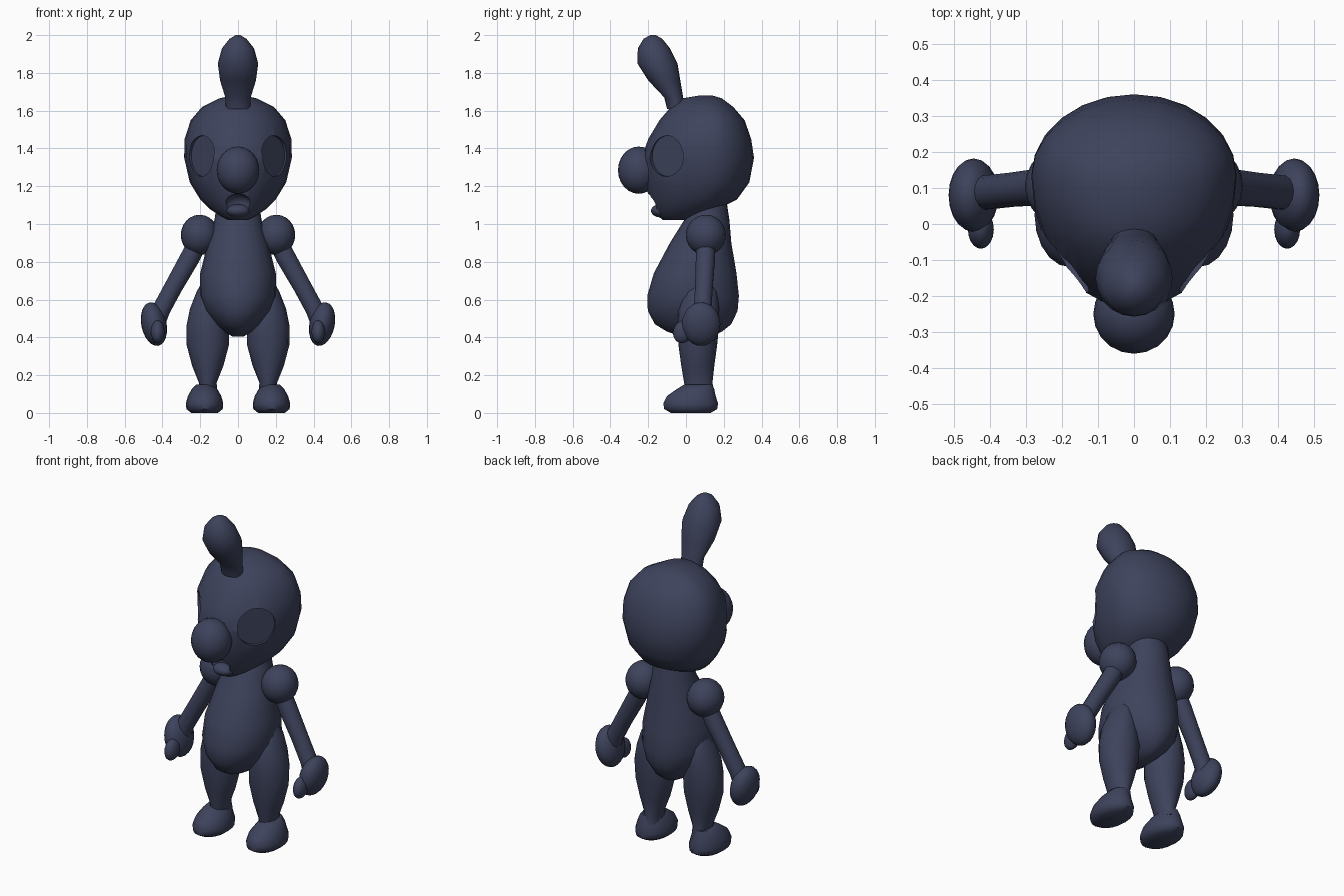
import bpy, math
from mathutils import Vector

old = bpy.data.objects.get("Cube")
if old:
    bpy.data.objects.remove(old, do_unlink=True)

NAVY = (0.048, 0.056, 0.108, 1)
navy = bpy.data.materials.new("dark navy")
navy.use_nodes = True
navy.diffuse_color = NAVY
bsdf = navy.node_tree.nodes["Principled BSDF"]
bsdf.inputs["Base Color"].default_value = NAVY
bsdf.inputs["Roughness"].default_value = 0.7


def select(obj):
    bpy.ops.object.select_all(action='DESELECT')
    obj.select_set(True)
    bpy.context.view_layer.objects.active = obj


def smooth(obj, angle=50):
    select(obj)
    bpy.ops.object.shade_smooth_by_angle(angle=math.radians(angle))


def mesh_object(name, verts, faces):
    mesh = bpy.data.meshes.new(name)
    mesh.from_pydata(verts, [], faces)
    obj = bpy.data.objects.new(name, mesh)
    bpy.context.collection.objects.link(obj)
    mesh.materials.append(navy)
    smooth(obj)
    return obj


def bridge(name, rings):
    """Skin a list of equal closed rings and cap both ends."""
    n = len(rings[0])
    verts = [v for ring in rings for v in ring]
    faces = [(r * n + i, r * n + (i + 1) % n, (r + 1) * n + (i + 1) % n, (r + 1) * n + i)
             for r in range(len(rings) - 1) for i in range(n)]
    faces.append(tuple(reversed(range(n))))
    faces.append(tuple(range(len(verts) - n, len(verts))))
    return mesh_object(name, verts, faces)


def stack(name, levels, cx=0, widest=0.5, n=20):
    """Level rows: height, front y, back y, half width."""
    rings = []
    for z, front, back, w in levels:
        mid = front + (back - front) * widest
        ring = []
        for i in range(n):
            a = math.tau * i / n
            s = math.sin(a)
            ring.append((cx + w * math.cos(a), mid + s * (back - mid if s > 0 else mid - front), z))
        rings.append(ring)
    return bridge(name, rings)


def tube(name, points, radii, n=14):
    """Round limb along a path."""
    pts = [Vector(p) for p in points]
    rings = []
    for k, p in enumerate(pts):
        d = (pts[min(k + 1, len(pts) - 1)] - pts[max(k - 1, 0)]).normalized()
        u = Vector((0, 1, 0)).cross(d).normalized()
        v = d.cross(u)
        rings.append([p + radii[k] * (math.cos(math.tau * i / n) * u + math.sin(math.tau * i / n) * v)
                      for i in range(n)])
    return bridge(name, rings)


def ball(name, centre, radii, tilt=(0, 0, 0)):
    bpy.ops.mesh.primitive_uv_sphere_add(segments=20, ring_count=12, radius=1,
                                         location=centre, rotation=tilt)
    obj = bpy.context.object
    obj.name = name
    obj.scale = radii
    obj.data.materials.append(navy)
    smooth(obj)
    return obj


def carve(target, cutter):
    mod = target.modifiers.new("carve", 'BOOLEAN')
    mod.operation = 'DIFFERENCE'
    mod.solver = 'EXACT'
    mod.object = cutter
    select(target)
    bpy.ops.object.modifier_apply(modifier=mod.name)
    bpy.data.objects.remove(cutter, do_unlink=True)


# Head, tapering towards the face
head = stack("head", [
    (1.02, -.12, .0, .05), (1.04, -.145, .06, .09), (1.08, -.17, .17, .15),
    (1.13, -.19, .27, .20), (1.22, -.22, .335, .255), (1.35, -.235, .36, .285),
    (1.45, -.2, .345, .283), (1.55, -.14, .31, .25), (1.62, -.08, .25, .19),
    (1.665, -.02, .19, .10), (1.68, .07, .14, .03)], widest=0.62, n=24)

# Sunken round eyes and open mouth
for side in (1, -1):
    normal = Vector((side * .79, -.61, 0)).normalized()
    floor = Vector((side * .19, -.10, 1.36)) - normal * .012
    bpy.ops.mesh.primitive_cylinder_add(vertices=28, radius=.108, depth=.2,
                                        location=floor + normal * .1)
    cutter = bpy.context.object
    cutter.rotation_euler = normal.to_track_quat('Z', 'Y').to_euler()
    carve(head, cutter)
carve(head, ball("mouth_cutter", (0, -.19, 1.105), (.072, .06, .055)))
smooth(head, 40)
ball("tongue", (0, -.135, 1.07), (.062, .05, .035))

# Nose and head tuft
ball("nose", (0, -.25, 1.285), (.113, .11, .125))
stack("nose_base", [(1.19, -.25, -.17, .06), (1.23, -.25, -.17, .09), (1.285, -.25, -.17, .105),
                    (1.35, -.25, -.15, .09), (1.39, -.245, -.15, .06)])
stack("tuft", [
    (1.61, -.10, .0, .065), (1.67, -.115, -.015, .067), (1.76, -.2, -.03, .095),
    (1.85, -.257, -.045, .107), (1.93, -.255, -.085, .085),
    (1.98, -.225, -.125, .045), (2.0, -.19, -.16, .012)])

# Pear-shaped body
stack("body", [
    (.405, -.02, .13, .03), (.43, -.10, .19, .075), (.47, -.165, .24, .12),
    (.54, -.202, .273, .175), (.62, -.205, .28, .203), (.74, -.17, .267, .2),
    (.9, -.085, .24, .16), (1.02, -.01, .23, .125), (1.12, .03, .215, .11)])

# Limbs on both sides
for side, label in ((1, "left"), (-1, "right")):
    stack(label + "_leg", [
        (.1, .0, .15, .05), (.16, -.01, .14, .047), (.25, -.025, .15, .083),
        (.36, -.04, .165, .112), (.46, -.045, .175, .113), (.55, -.04, .175, .095),
        (.64, -.01, .165, .06), (.71, .04, .12, .02)], cx=side * .16, n=16)
    stack(label + "_foot", [
        (.0, -.08, .13, .07), (.02, -.115, .165, .096), (.05, -.12, .17, .099),
        (.09, -.10, .157, .088), (.125, -.05, .15, .068), (.15, -.01, .14, .045)],
        cx=side * .177)
    ball(label + "_shoulder", (side * .203, .105, .942), (.1, .106, .107))
    tube(label + "_arm", [(side * .2, .105, .93), (side * .255, .103, .82), (side * .34, .095, .67),
                          (side * .405, .088, .55), (side * .43, .085, .49)],
         [.05, .052, .048, .048, .05])
    ball(label + "_hand", (side * .445, .08, .47), (.067, .102, .117), (0, side * .2, 0))
    ball(label + "_thumb", (side * .425, -.015, .43), (.036, .052, .062), (-.4, 0, 0))
